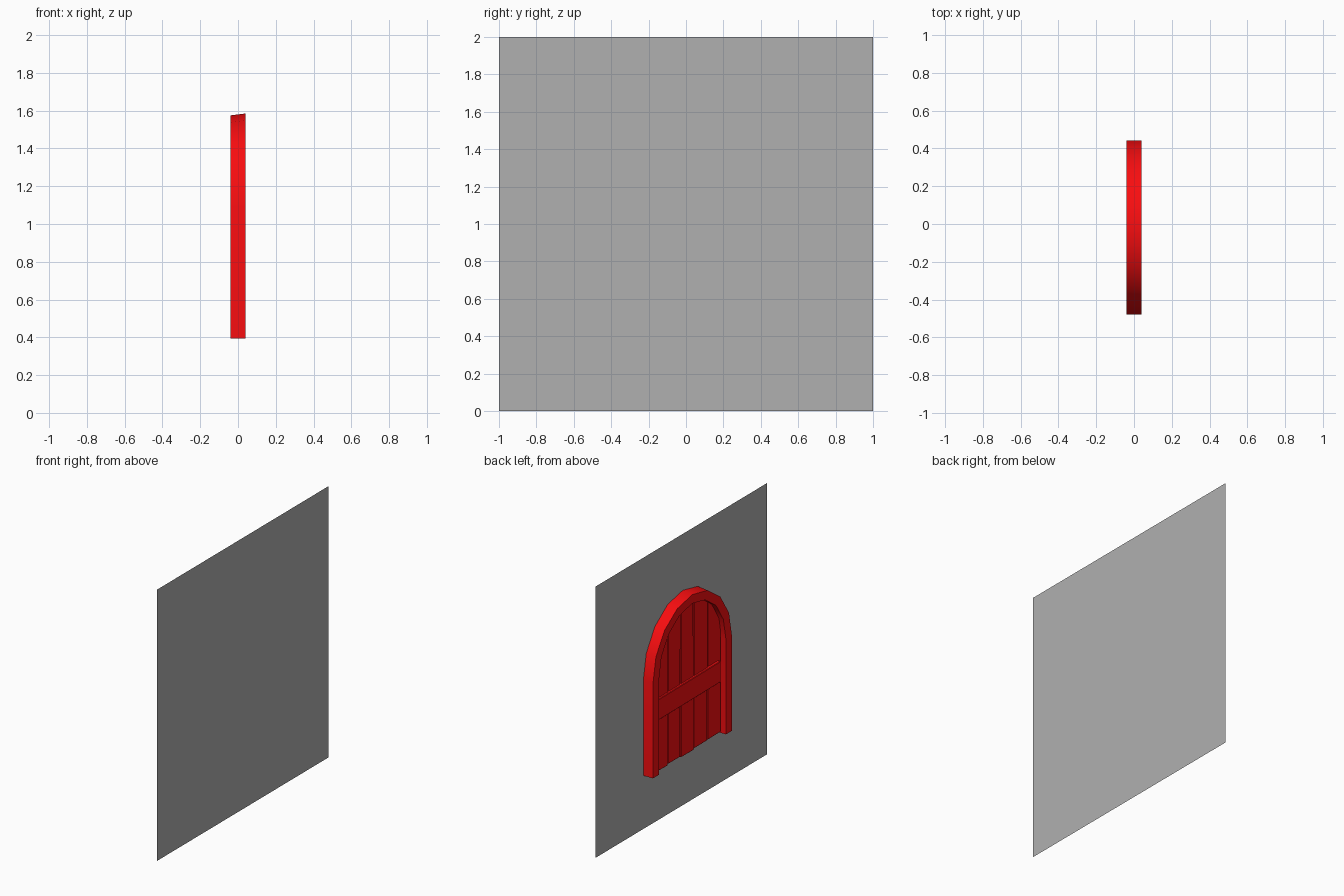
import bpy, bmesh, math, random

if "Cube" in bpy.data.objects:
    bpy.data.objects.remove(bpy.data.objects["Cube"])

random.seed(4)
YC = -0.018        # door centre line
Z0, ZS = 0.395, 1.095   # bottom and spring line of the arch
FRONT, BACK = -0.04, 0.039


def material(name, colour):
    mat = bpy.data.materials.new(name)
    mat.diffuse_color = colour
    mat.use_nodes = True
    mat.node_tree.nodes["Principled BSDF"].inputs["Base Color"].default_value = mat.diffuse_color
    return mat


red = material("red_paint", (0.93, 0.004, 0.005, 1))
grey = material("wall_grey", (0.435, 0.435, 0.435, 1))


def make(name, verts, faces, mat=red):
    mesh = bpy.data.meshes.new(name)
    mesh.from_pydata(verts, [], faces)
    bm = bmesh.new()
    bm.from_mesh(mesh)
    bmesh.ops.recalc_face_normals(bm, faces=bm.faces)
    bm.to_mesh(mesh)
    bm.free()
    mesh.materials.append(mat)
    ob = bpy.data.objects.new(name, mesh)
    bpy.context.collection.objects.link(ob)
    return ob


def slab(name, outline, x_front, x_back, bevel=0.004):
    """Extrude a (y, z) outline along x."""
    n = len(outline)
    verts = [(x, y, z) for x in (x_front, x_back) for y, z in outline]
    faces = [tuple(range(n)), tuple(range(2 * n - 1, n - 1, -1))]
    faces += [(i, (i + 1) % n, n + (i + 1) % n, n + i) for i in range(n)]
    ob = make(name, verts, faces)
    mod = ob.modifiers.new("bevel", 'BEVEL')
    mod.width, mod.segments = bevel, 1
    return ob


def arch(half, rise, steps=8):
    """Door outline: leg, faceted arch, leg."""
    pts = [(YC + half, Z0)]
    for i in range(steps + 1):
        a = math.pi * i / steps
        pts.append((YC + half * math.cos(a), ZS + rise * math.sin(a)))
    return pts + [(YC - half, Z0)]


# Wall: a single flat sheet behind the door
make("wall", [(0.04, -1, 0), (0.04, 1, 0), (0.04, 1, 2), (0.04, -1, 2)],
     [(0, 1, 2, 3)], grey)

# Arched frame: rectangular section carried along the arch, smooth round the curve
loops = [(FRONT, arch(0.46, 0.48)), (BACK, arch(0.46, 0.49)),
         (BACK, arch(0.39, 0.415)), (FRONT, arch(0.39, 0.415))]
n = len(loops[0][1])
verts = [(x, y, z) for x, pts in loops for y, z in pts]
faces = [(k * n + i, k * n + i + 1, (k + 1) % 4 * n + i + 1, (k + 1) % 4 * n + i)
         for k in range(4) for i in range(n - 1)]
faces += [(0, n, 2 * n, 3 * n), (n - 1, 2 * n - 1, 3 * n - 1, 4 * n - 1)]
frame = make("arch_frame", verts, faces)
bpy.context.view_layer.objects.active = frame
frame.select_set(True)
bpy.ops.object.shade_smooth_by_angle(angle=math.radians(35))


# Planks: five uneven boards whose tops tuck into the frame
def top_z(y):
    t = min(1.0, abs(y - YC) / 0.405)
    return ZS + 0.43 * math.sqrt(1 - t * t)


edges = [0.385, 0.222, 0.07, -0.08, -0.245, -0.405]
for i in range(5):
    a, b = edges[i] - 0.003, edges[i + 1] + 0.003
    ja, jb = (random.uniform(-0.004, 0.004) for _ in range(2))
    outline = [(a + ja, Z0 + random.uniform(0, 0.014)),
               (b + jb, Z0 + random.uniform(0, 0.014))]
    outline += [(y, top_z(y)) for y in (b + (a - b) * k / 4 for k in range(5))]
    slab(f"plank_{i + 1}", outline, -0.006 + random.uniform(-0.003, 0.003), 0.034)

# Cross beam over the planks, stopping just inside the frame
slab("cross_beam", [(0.372, 0.785), (-0.37, 0.79), (-0.37, 0.945), (0.372, 0.94)],
     -0.024, 0.01)
